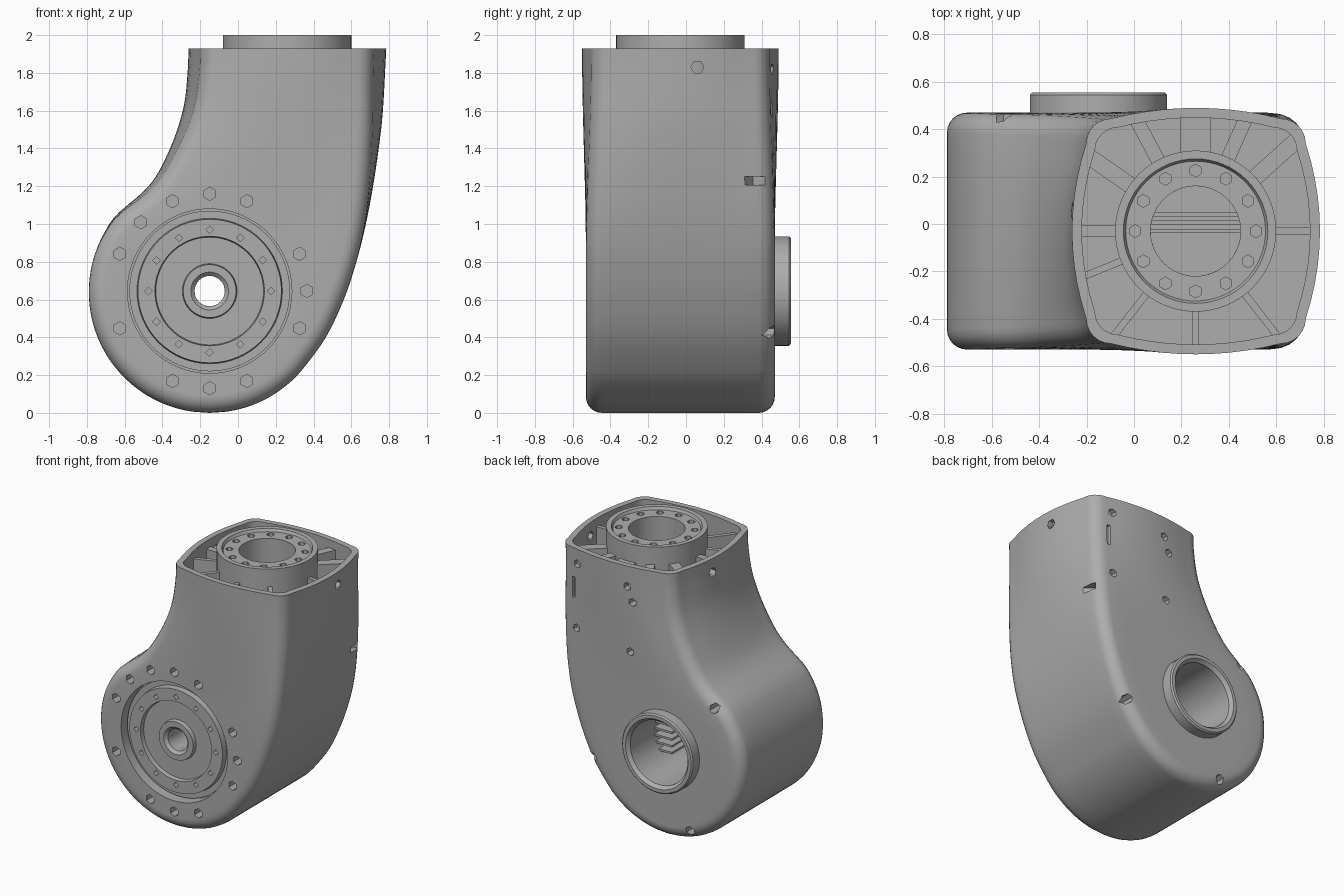
import bpy, bmesh
from math import sin, cos, pi, radians
from mathutils import Vector, Matrix

if "Cube" in bpy.data.objects:
    bpy.data.objects.remove(bpy.data.objects["Cube"])

grey = bpy.data.materials.new("cast grey")
grey.use_nodes = True
shade = (0.42, 0.42, 0.42, 1)
grey.diffuse_color = shade
grey.node_tree.nodes["Principled BSDF"].inputs["Base Color"].default_value = shade

FACE = Matrix.Rotation(pi / 2, 4, "X")      # local z points to the front
HUB = Matrix.Translation((-0.15, 0, 0.645)) @ FACE
NECK = Matrix.Translation((0.26, -0.03, 0))


def finish(name, bm):
    bmesh.ops.remove_doubles(bm, verts=bm.verts, dist=0.0005)
    bmesh.ops.recalc_face_normals(bm, faces=bm.faces)
    mesh = bpy.data.meshes.new(name)
    bm.to_mesh(mesh)
    bm.free()
    mesh.materials.append(grey)
    obj = bpy.data.objects.new(name, mesh)
    bpy.context.collection.objects.link(obj)
    return obj


def smooth(obj, angle=35):
    bpy.ops.object.select_all(action="DESELECT")
    obj.select_set(True)
    bpy.context.view_layer.objects.active = obj
    bpy.ops.object.shade_smooth_by_angle(angle=radians(angle))


def cut(target, cutter):
    mod = target.modifiers.new("cut", "BOOLEAN")
    mod.operation, mod.solver, mod.object = "DIFFERENCE", "EXACT", cutter
    bpy.context.view_layer.objects.active = target
    bpy.ops.object.modifier_apply(modifier=mod.name)
    bpy.data.objects.remove(cutter)


def pegs(spots, radius, low, high, frame, sides=6):
    bm = bmesh.new()
    for x, y in spots:
        place = frame @ Matrix.Translation((x, y, (low + high) / 2))
        bmesh.ops.create_cone(bm, cap_ends=True, segments=sides, radius1=radius,
                              radius2=radius, depth=high - low, matrix=place)
    return finish("pegs", bm)


def boxes(name, items):
    bm = bmesh.new()
    for centre, size, turn in items:
        place = (Matrix.Translation(centre) @ Matrix.Rotation(turn, 4, "Z")
                 @ Matrix.Diagonal((*size, 1)))
        bmesh.ops.create_cube(bm, size=1, matrix=place)
    return finish(name, bm)


def lathe(name, profile, frame, sides=64):
    bm = bmesh.new()
    rings = [[bm.verts.new(frame @ Vector((r * cos(2 * pi * s / sides), r * sin(2 * pi * s / sides), h)))
              for r, h in profile] for s in range(sides)]
    for s in range(sides):
        a, b = rings[s], rings[(s + 1) % sides]
        for i in range(len(profile)):
            j = (i + 1) % len(profile)
            bm.faces.new((a[i], a[j], b[j], b[i]))
    return finish(name, bm)


def circle(radius, steps, total):
    return [(radius * cos(2 * pi * k / total), radius * sin(2 * pi * k / total)) for k in steps]


def resample(points, count):
    # Catmull-Rom curve through the points, then equal spacing
    p = [Vector(q) for q in points]
    p = [2 * p[0] - p[1]] + p + [2 * p[-1] - p[-2]]
    fine = []
    for a, b, c, d in zip(p, p[1:], p[2:], p[3:]):
        for s in range(16):
            t = s / 16
            fine.append(0.5 * (2 * b + (c - a) * t + (2 * a - 5 * b + 4 * c - d) * t * t
                               + (3 * b - a - 3 * c + d) * t ** 3))
    fine.append(p[-2])
    run = [0]
    for a, b in zip(fine, fine[1:]):
        run.append(run[-1] + (b - a).length)
    out, j = [], 0
    for i in range(count):
        goal = run[-1] * i / (count - 1)
        while j < len(run) - 2 and run[j + 1] < goal:
            j += 1
        out.append(fine[j].lerp(fine[j + 1], (goal - run[j]) / (run[j + 1] - run[j])))
    return out


# Housing outline: both edges run from the lowest point up to the open top
TOP, COUNT = 1.93, 56
arc = [(-0.15 - 0.64 * sin(radians(a)), 0.64 - 0.64 * cos(radians(a))) for a in range(0, 131, 10)]
left = resample(arc + [(-0.465, 1.21), (-0.36, 1.4), (-0.29, 1.61), (-0.267, 1.8), (-0.262, TOP)], COUNT)
arc = [(-0.15 + 0.64 * sin(radians(a)), 0.64 - 0.64 * cos(radians(a))) for a in range(0, 51, 10)]
right = resample(arc + [(0.465, 0.4), (0.56, 0.6), (0.627, 0.8), (0.677, 1.0), (0.715, 1.2),
                        (0.745, 1.4), (0.767, 1.6), (0.785, TOP)], COUNT)


def bulge(z):
    t = min(max((z - 0.8) / 1.1, 0), 1)
    return t * t * (3 - 2 * t)


def side_strip(chain, i, turn):
    # rounded strip from the front edge to the back edge at one outline point
    p = chain[i]
    tangent = chain[min(i + 1, COUNT - 1)] - chain[max(i - 1, 0)]
    inward = Vector((tangent.y, -tangent.x)).normalized() * turn
    if i == 0:
        inward = Vector((0, 1))
    if i == COUNT - 1:
        inward = Vector((turn, 0))
    k = bulge(p.y)
    half, r, bow = 0.5 - 0.025 * k, 0.085 + 0.02 * k, 0.06 * k
    spread = [(r - r * sin(a * pi / 12) + bow, half - r + r * cos(a * pi / 12)) for a in range(7)]
    spread += [(bow * (u / 5) ** 2, (half - r) * u / 5) for u in range(4, -1, -1)]
    rows = [(d, -y) for d, y in spread] + [(d, y) for d, y in spread[-2::-1]]
    return [Vector((p.x + inward.x * d, y - 0.03, p.y + inward.y * d)) for d, y in rows]


def section(i):
    a, b = side_strip(left, i, 1), side_strip(right, i, -1)

    def face_row(p, q, out):
        row = []
        for s in range(1, 10):
            m = p.lerp(q, s / 10)
            m.y += out * 0.045 * bulge(m.z) * (1 - (s / 5 - 1) ** 2)
            row.append(m)
        return row
    return a + face_row(a[-1], b[-1], 1) + b[::-1] + face_row(b[0], a[0], -1)


def skin(name, sections):
    bm = bmesh.new()
    rings = [[bm.verts.new(p) for p in s] for s in sections]
    for a, b in zip(rings, rings[1:]):
        for i in range(len(a)):
            j = (i + 1) % len(a)
            bm.faces.new((a[i], a[j], b[j], b[i]))
    for ring in (rings[0], rings[-1]):
        bm.faces.new(ring)
    return finish(name, bm)


body = skin("housing", [section(i) for i in range(COUNT)])

# Ribbed tray in the open top
rim = section(COUNT - 1)
tray = skin("tray", [[Vector((0.26 + (p.x - 0.26) * 0.92, -0.03 + (p.y + 0.03) * 0.92, z))
                      for p in rim] for z in (1.74, 2.1)])
for angle, width in ((0, 0.03), (42, 0.07), (66, 0.06), (90, 0.13), (118, 0.06), (145, 0.07),
                     (180, 0.05), (202, 0.03), (232, 0.03), (270, 0.03), (308, 0.03)):
    a = radians(angle)
    rib = boxes("rib", [((0.26 + 0.5 * cos(a), -0.03 + 0.5 * sin(a), 1.79), (0.5, width, 0.16), a)])
    cut(tray, rib)
cut(body, tray)

# Bores: neck, rear chamber, front recess and the through hole
cut(body, pegs([(0, 0)], 0.19, 1.1, 2.2, NECK, 48))
cut(body, pegs([(0, 0)], 0.235, -0.7, 0.3, HUB, 64))
cut(body, pegs([(0, 0)], 0.435, 0.44, 0.7, HUB, 64))
cut(body, pegs([(0, 0)], 0.08, 0, 0.7, HUB, 32))

# Screw holes on the front, back and sides
cut(body, pegs(circle(0.515, (0, 1, 3, 4, 5, 6, 7, 9, 11, 12, 13, 15), 16), 0.035, 0.45, 0.7, HUB))
cut(body, pegs([(0.57, 1.82), (0.14, 1.78), (0.1, 1.67), (0.57, 1.35), (0.12, 1.3)],
               0.03, -0.7, -0.42, FACE))
cut(body, pegs([(-0.55, 1.05), (-0.36, 0.1), (0.44, 0.43)], 0.035, -0.7, -0.36, FACE))
SIDE = Matrix.Rotation(pi / 2, 4, "Y")
cut(body, pegs([(-1.83, 0.06)], 0.035, 0.7, 0.9, SIDE))
cut(body, pegs([(-1.83, 0.06)], 0.035, -0.4, -0.2, SIDE))
cut(body, boxes("notch", [((0.72, 0.38, 1.23), (0.1, 0.13, 0.045), radians(-35)),
                          ((0.6, 0.48, 1.64), (0.025, 0.1, 0.15), 0)]))
smooth(body)

# Output flange on the neck
flange = lathe("neck_flange", [(0.19, 1.65), (0.34, 1.65), (0.34, 2.0), (0.305, 2.0),
                               (0.295, 1.98), (0.19, 1.98)], NECK)
cut(flange, pegs(circle(0.255, range(12), 12), 0.027, 1.88, 2.1, NECK))
smooth(flange)

# Stepped front plate with hub
plate = lathe("front_plate", [(0.08, 0.40), (0.425, 0.40), (0.425, 0.47), (0.385, 0.47), (0.38, 0.51),
                              (0.29, 0.51), (0.285, 0.48), (0.145, 0.48), (0.14, 0.51),
                              (0.10, 0.51), (0.08, 0.49)], HUB)
cut(plate, pegs(circle(0.325, range(12), 12), 0.02, 0.46, 0.6, HUB, 4))
smooth(plate)

# Rear collar around the chamber
collar = lathe("rear_collar", [(0.235, -0.4), (0.29, -0.4), (0.29, -0.545), (0.28, -0.555),
                               (0.255, -0.555), (0.235, -0.53)], HUB)
smooth(collar)

# Inner fins behind the rear opening and cross bars inside the neck
boxes("chamber_fins", [((0.02, 0.1, 0.51 + 0.05 * i), (0.16, 0.3, 0.015), 0) for i in range(7)])
boxes("neck_bars", [((0.26, -0.03 + 0.035 * i, 1.4), (0.4, 0.018, 0.03), 0) for i in range(3)])
